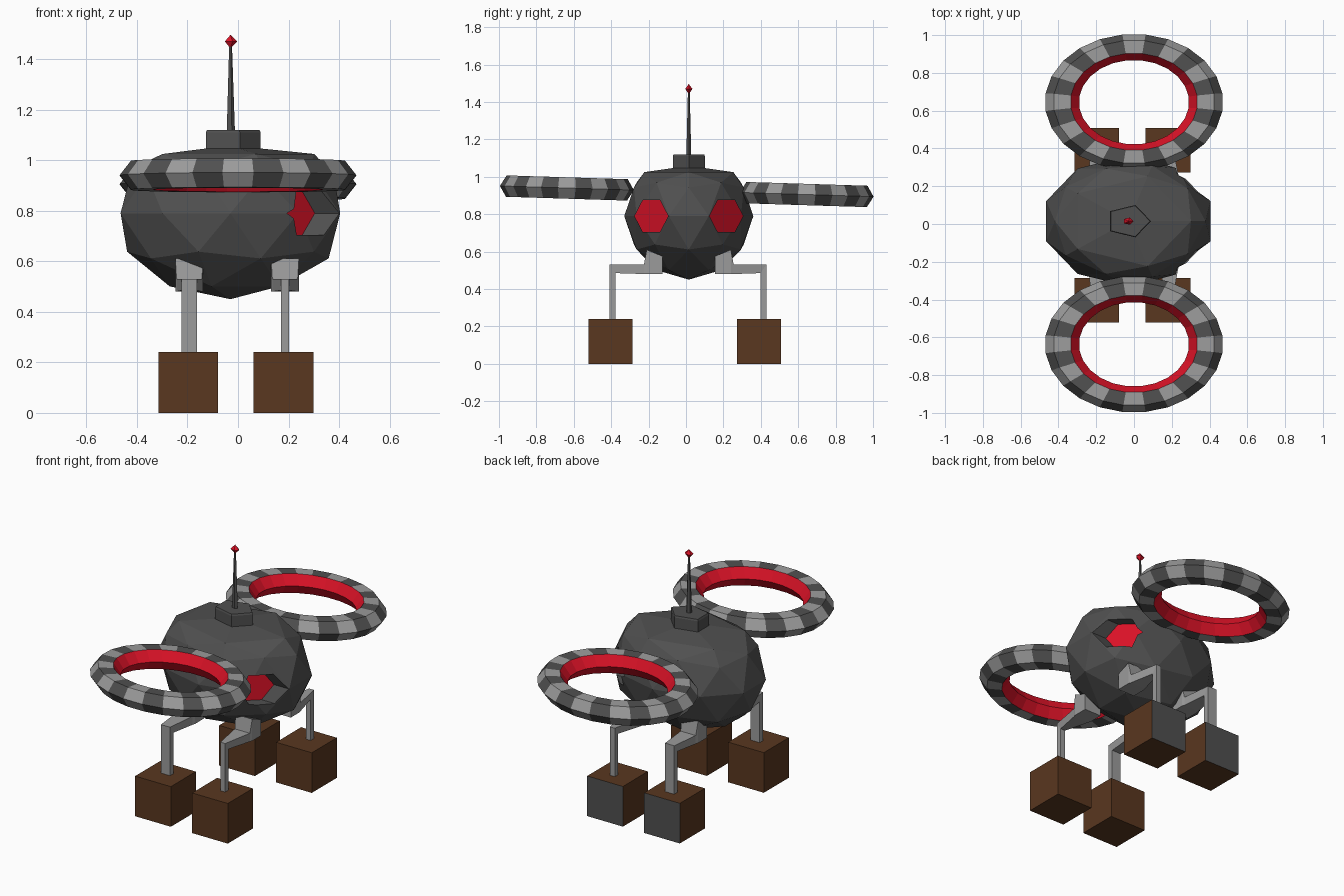
import bpy, bmesh
from math import sin, cos, pi, radians
from mathutils import Matrix, Vector

if "Cube" in bpy.data.objects:
    bpy.data.objects.remove(bpy.data.objects["Cube"])

CX, CY, CZ = -0.03, 0.015, 0.79      # body centre
RX, RY, RZ = 0.457, 0.345, 0.34      # body radii


def material(name, r, g, b):
    m = bpy.data.materials.new(name)
    m.diffuse_color = (r, g, b, 1)
    m.use_nodes = True
    m.node_tree.nodes["Principled BSDF"].inputs["Base Color"].default_value = m.diffuse_color
    return m


RED = material("red", 0.7, 0.006, 0.02)
BROWN = material("brown", 0.1, 0.038, 0.014)
DARK = material("dark_grey", 0.08, 0.08, 0.08)
LIGHT = material("light_grey", 0.33, 0.33, 0.33)


def finish(name, bm, *mats):
    bmesh.ops.recalc_face_normals(bm, faces=bm.faces[:])
    me = bpy.data.meshes.new(name)
    bm.to_mesh(me)
    bm.free()
    ob = bpy.data.objects.new(name, me)
    bpy.context.collection.objects.link(ob)
    for m in mats:
        me.materials.append(m)
    return ob


def loft(name, sections, *mats):
    """Closed solid through a list of equal-length point loops."""
    bm = bmesh.new()
    loops = [[bm.verts.new(p) for p in s] for s in sections]
    n = len(loops[0])
    for a, b in zip(loops, loops[1:]):
        for i in range(n):
            j = (i + 1) % n
            bm.faces.new((a[i], a[j], b[j], b[i]))
    bm.faces.new(loops[0])
    bm.faces.new(loops[-1])
    return finish(name, bm, *mats)


def pentagon(rx, ry, z):
    return [(CX + rx * cos(2 * pi * k / 5), CY + ry * sin(2 * pi * k / 5), z) for k in range(5)]


# Faceted body with a flattened, widened top
bm = bmesh.new()
bmesh.ops.create_icosphere(bm, subdivisions=2, radius=1)
for v in bm.verts:
    x, y, z = v.co
    if z > 0.99:
        z = 0.79
    elif z > 0.8:
        x, y, z = x * 1.38, y * 1.38, 0.69
    v.co = (CX + RX * x, CY + RY * y, CZ + RZ * z)
body = finish("body", bm, DARK)

# Recessed hexagonal eyes on the +x side
for side, label in ((-1, "front"), (1, "back")):
    yc = CY + side * 0.2

    def hexagon(offset=None, x=None):
        pts = []
        for k in range(6):
            c, s = cos(k * pi / 3), sin(k * pi / 3)
            px = x if x is not None else 0.2 - 0.1 * side * c + offset
            pts.append((px, yc + 0.09 * c, CZ + 0.1 * s))
        return pts

    cutter = loft(label + "_eye_cutter", [hexagon(0), hexagon(x=0.6)], DARK)
    cutter.hide_render = True
    cutter.hide_set(True)
    mod = body.modifiers.new(label + "_eye_recess", 'BOOLEAN')
    mod.operation = 'DIFFERENCE'
    mod.solver = 'EXACT'
    mod.object = cutter
    loft(label + "_eye", [hexagon(-0.01), hexagon(0.004)], RED)

# Cap, antenna and antenna tip
loft("cap", [pentagon(0.12, 0.09, 1.03), pentagon(0.12, 0.09, 1.11),
             pentagon(0.115, 0.086, 1.12)], DARK)
loft("antenna", [pentagon(0.018, 0.014, 1.11), pentagon(0.006, 0.005, 1.46)], DARK)
loft("antenna_tip", [pentagon(0.001, 0.001, 1.443), pentagon(0.027, 0.02, 1.47),
                     pentagon(0.001, 0.001, 1.495)], RED)


# Striped side rings with a red inner face
def ring(name, y, z):
    seg, prof = 24, 6
    bm = bmesh.new()
    tilt = Matrix.Translation((0, y, z)) @ Matrix.Rotation(radians(-1.8), 4, 'X')
    rows = []
    for i in range(seg):
        a = 2 * pi * (i + 0.5) / seg
        row = []
        for k in range(prof):
            b = 2 * pi * k / prof
            r = 0.382 + 0.09 * cos(b)
            row.append(bm.verts.new(tilt @ Vector((r * cos(a), 0.765 * r * sin(a), 0.066 * sin(b)))))
        rows.append(row)
    for i in range(seg):
        p, q = rows[i], rows[(i + 1) % seg]
        for k in range(prof):
            j = (k + 1) % prof
            f = bm.faces.new((p[k], q[k], q[j], p[j]))
            f.material_index = 2 if k in (2, 3) else i % 2
    finish(name, bm, DARK, LIGHT, RED)


ring("front_ring", -0.637, 0.94)
ring("back_ring", 0.645, 0.905)


# Bent legs and block feet
def rect(x, hx, y0, z0, y1, z1):
    return [(x - hx, y0, z0), (x + hx, y0, z0), (x + hx, y1, z1), (x - hx, y1, z1)]


for sy, fb, foot_y in ((-1, "front", -0.404), (1, "back", 0.39)):
    for lr, px, foot_x, hx in (("left", -0.193, -0.197, 0.03), ("right", 0.186, 0.18, 0.016)):
        def yy(v):
            return CY + sy * v if v < 0.3 else sy * v + 0.01 * (1 + sy)
        loft(fb + "_" + lr + "_leg", [
            rect(px, 0.055, yy(0.14), 0.48, yy(0.14), 0.575),
            rect(px, 0.055, yy(0.225), 0.48, yy(0.225), 0.61),
            rect(px, 0.05, yy(0.24), 0.48, yy(0.24), 0.53),
            rect(px, hx, yy(0.378), 0.485, yy(0.41), 0.53),
            rect(px, hx, yy(0.378), 0.22, yy(0.41), 0.22)], LIGHT)
        h = 0.118
        foot = loft(fb + "_" + lr + "_foot", [
            rect(foot_x, h, foot_y - h, z, foot_y + h, z) for z in (0, 0.24)], BROWN, DARK)
        if sy > 0:
            for p in foot.data.polygons:
                if p.normal.y > 0.9:
                    p.material_index = 1
